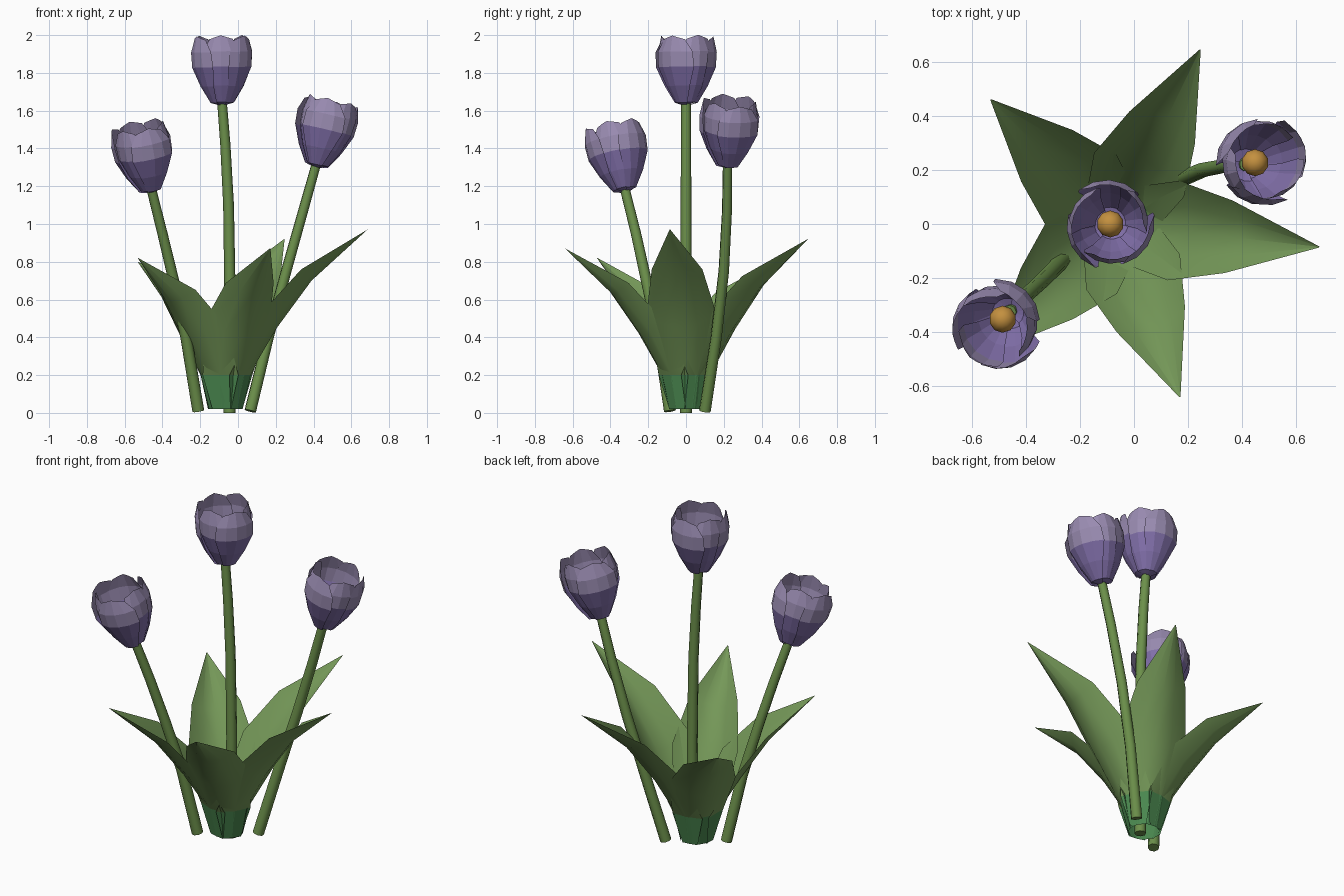
import bpy, math
from mathutils import Vector

if "Cube" in bpy.data.objects:
    bpy.data.objects.remove(bpy.data.objects["Cube"])


def material(name, rgb):
    m = bpy.data.materials.new(name)
    m.diffuse_color = (*rgb, 1)
    m.use_nodes = True
    m.node_tree.nodes["Principled BSDF"].inputs["Base Color"].default_value = m.diffuse_color
    return m


LEAF = material("leaf_green", (0.18, 0.32, 0.10))
BASE = material("base_green", (0.07, 0.25, 0.08))
STEM = material("stem_green", (0.15, 0.28, 0.07))
PETAL = material("petal_lilac", (0.32, 0.26, 0.44))
PETAL_LOW = material("petal_purple", (0.22, 0.16, 0.40))
GOLD = material("stamen_gold", (0.55, 0.28, 0.05))


def sheet(name, rows, mats, low_rows):
    """Skin a grid of points; the lowest rows use the second material."""
    n = len(rows[0])
    verts = [p for row in rows for p in row]
    faces, slots = [], []
    for i in range(len(rows) - 1):
        for j in range(n - 1):
            a = i * n + j
            faces.append((a, a + 1, a + n + 1, a + n))
            slots.append(1 if i < low_rows else 0)
    me = bpy.data.meshes.new(name)
    me.from_pydata(verts, [], faces)
    for m in mats:
        me.materials.append(m)
    for p, s in zip(me.polygons, slots):
        p.material_index = s
    ob = bpy.data.objects.new(name, me)
    bpy.context.collection.objects.link(ob)
    return ob


def stem(name, points):
    cu = bpy.data.curves.new(name, 'CURVE')
    cu.dimensions = '3D'
    cu.bevel_depth = 0.03
    cu.bevel_resolution = 2
    cu.use_fill_caps = True
    sp = cu.splines.new('POLY')
    sp.points.add(len(points) - 1)
    for i, (pt, co) in enumerate(zip(sp.points, points)):
        pt.co = (*co, 1)
        pt.radius = 1.05 - 0.2 * i / (len(points) - 1)
    sp.use_smooth = True
    cu.materials.append(STEM)
    bpy.context.collection.objects.link(bpy.data.objects.new(name, cu))


# petal rows: radius, height, half angle in degrees
PETAL_ROWS = [(0.02, 0.0, 45), (0.062, 0.012, 36), (0.115, 0.10, 40),
              (0.158, 0.20, 45), (0.163, 0.28, 42), (0.145, 0.345, 28)]


def flower(name, base, axis, spin):
    base = Vector(base)
    q = Vector((0, 0, 1)).rotation_difference(Vector(axis))
    # three outer and three inner petals, cupped around the axis
    for k in range(6):
        inner = k % 2
        scale = 0.90 if inner else 1.0
        mid = math.radians(spin + 60 * k)
        rows = []
        for i, (r, z, half) in enumerate(PETAL_ROWS):
            row = []
            for t in (-1, -0.5, 0, 0.5, 1):
                a = mid + math.radians(half) * t
                rr = r * scale * (1 + 0.04 * t)
                zz = z + (0.02 * (1 - abs(t)) if i == 5 else 0) + 0.004 * inner
                row.append(base + q @ Vector((rr * math.cos(a), rr * math.sin(a), zz)))
            rows.append(row)
        sheet(f"{name}_petal_{k + 1}", rows, (PETAL, PETAL_LOW), 3)
    # stamen
    bpy.ops.mesh.primitive_uv_sphere_add(segments=10, ring_count=6, radius=0.05,
                                         location=base + q @ Vector((0, 0, 0.14)))
    ob = bpy.context.object
    ob.name = f"{name}_stamen"
    ob.data.materials.append(GOLD)
    bpy.ops.object.shade_smooth()


# stems, each ending inside its flower
PLANTS = {
    "middle": ([(-0.045, 0, 0.0), (-0.042, 0, 0.6), (-0.05, 0, 1.1),
                (-0.067, 0, 1.42), (-0.085, 0, 1.65)], (-0.02, 0, 1), 90),
    "right": ([(0.065, 0.10, 0.01), (0.16, 0.16, 0.4), (0.255, 0.20, 0.75),
               (0.345, 0.217, 1.07), (0.415, 0.22, 1.32)], (0.24, 0.05, 1), 20),
    "left": ([(-0.21, -0.085, 0.01), (-0.275, -0.145, 0.4), (-0.34, -0.21, 0.7),
              (-0.40, -0.265, 0.95), (-0.46, -0.325, 1.19)], (-0.19, -0.20, 1), 50),
}
for name, (path, axis, spin) in PLANTS.items():
    stem(f"{name}_stem", path)
    x, y, z = path[-1]
    flower(f"{name}_flower", (x, y, z - 0.02), axis, spin)

# leaf rows: distance out, height, half width, edge pulled inward, edge raised
LEAF_ROWS = [(0.085, 0.02, 0.085, 0.045, 0.0), (0.13, 0.20, 0.14, 0.09, 0.0),
             (0.27, 0.45, 0.185, 0.06, 0.08), (0.45, 0.70, 0.135, 0.04, 0.06),
             (0.74, 0.97, 0.002, 0, 0)]
CENTRE = Vector((-0.07, 0, 0))


def leaf(name, tip):
    d = Vector((tip[0], tip[1], 0)) - CENTRE
    reach, rise = d.length / 0.74, tip[2] / 0.97
    d.normalize()
    side = Vector((-d.y, d.x, 0))
    rows = []
    for i, (r, z, w, pull, lift) in enumerate(LEAF_ROWS):
        f, g = (1, 1) if i < 2 else (reach, rise)
        rows.append([CENTRE + d * (r * f - pull * t * t) + side * (w * t)
                     + Vector((0, 0, z * g + lift * t * t)) for t in (-1, -0.5, 0, 0.5, 1)])
    ob = sheet(name, rows, (LEAF, BASE), 1)
    for p in ob.data.polygons:
        p.use_smooth = p.material_index == 0


# five leaves in a rosette, given by their tips
TIPS = [(-0.53, 0.46, 0.80), (0.245, 0.645, 0.92), (0.685, -0.085, 0.97),
        (0.17, -0.64, 0.87), (-0.53, -0.47, 0.82)]
for i, tip in enumerate(TIPS):
    leaf(f"leaf_{i + 1}", tip)
